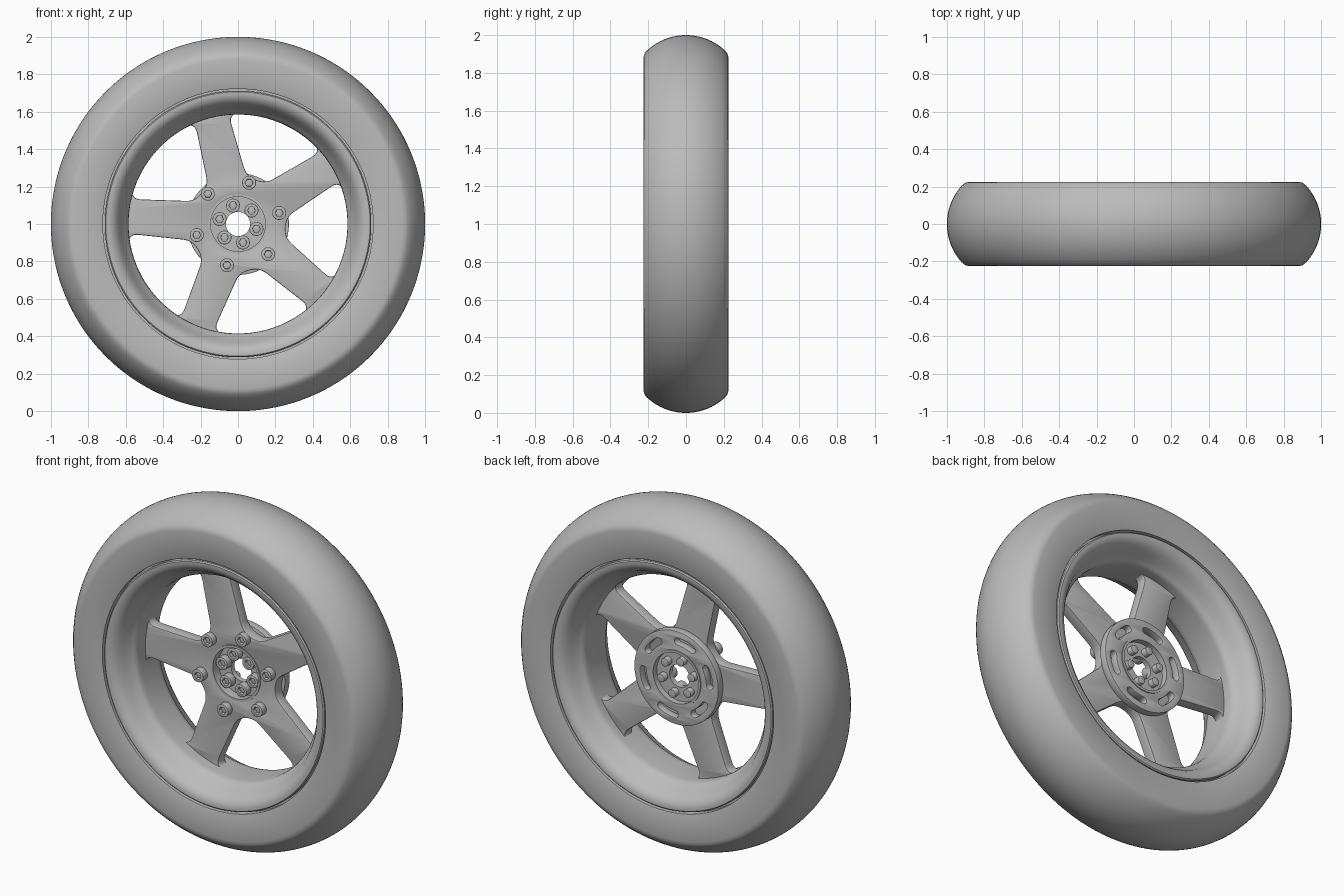
import bpy, bmesh
from math import sin, cos, pi, radians, sqrt
from mathutils import Matrix, Vector

cube = bpy.data.objects.get("Cube")
if cube:
    bpy.data.objects.remove(cube, do_unlink=True)

grey = bpy.data.materials.new("plain_grey")
grey.use_nodes = True
grey.diffuse_color = (0.5, 0.5, 0.5, 1)
grey.node_tree.nodes["Principled BSDF"].inputs["Base Color"].default_value = (0.5, 0.5, 0.5, 1)

AXLE = Vector((0, 0, 1))


def add_object(name, mesh, location=AXLE):
    obj = bpy.data.objects.new(name, mesh)
    obj.location = location
    bpy.context.collection.objects.link(obj)
    return obj


def finish(obj):
    """Give the part its colour and smooth its rounded faces."""
    obj.data.materials.clear()
    obj.data.materials.append(grey)
    bpy.ops.object.select_all(action='DESELECT')
    obj.select_set(True)
    bpy.context.view_layer.objects.active = obj
    bpy.ops.object.shade_smooth_by_angle(angle=radians(32))
    return obj


def lathe(name, half, steps=144):
    """Spin a closed (radius, y) section, mirrored front to back, round the axle."""
    section = half + [(r, -y) for r, y in reversed(half) if y]
    bm = bmesh.new()
    verts = [bm.verts.new((r, y, 0)) for r, y in section]
    edges = [bm.edges.new((v, verts[i - 1])) for i, v in enumerate(verts)]
    bmesh.ops.spin(bm, geom=verts + edges, cent=(0, 0, 0), axis=(0, 1, 0),
                   angle=2 * pi, steps=steps)
    bmesh.ops.remove_doubles(bm, verts=bm.verts, dist=0.0001)
    bmesh.ops.recalc_face_normals(bm, faces=bm.faces)
    mesh = bpy.data.meshes.new(name)
    bm.to_mesh(mesh)
    bm.free()
    return finish(add_object(name, mesh))


def polar(r, degrees):
    return Vector((r * cos(radians(degrees)), r * sin(radians(degrees))))


def circle(r, n=96, centre=Vector((0, 0))):
    return [centre + polar(r, 360 * i / n) for i in range(n)]


def turn(points, degrees):
    return [Matrix.Rotation(radians(degrees), 2) @ p for p in points]


def rounded(corners, n=6):
    """Round each (point, distance) corner of an outline."""
    out = []
    for i, (p, d) in enumerate(corners):
        if not d:
            out.append(p)
            continue
        a = p + (corners[i - 1][0] - p).normalized() * d
        b = p + (corners[(i + 1) % len(corners)][0] - p).normalized() * d
        for k in range(n + 1):
            t = k / n
            out.append(a * (1 - t) ** 2 + p * 2 * t * (1 - t) + b * t * t)
    return out


def plate(name, outlines, front, back, bevel=0.0):
    """Extrude filled outlines (first the edge, then the holes) along y."""
    curve = bpy.data.curves.new(name, 'CURVE')
    curve.dimensions = '2D'
    curve.fill_mode = 'BOTH'
    curve.extrude = (back - front) / 2 - bevel
    curve.bevel_depth = bevel
    curve.offset = -bevel
    curve.bevel_resolution = 1
    for points in outlines:
        spline = curve.splines.new('POLY')
        spline.points.add(len(points) - 1)
        for sp, p in zip(spline.points, points):
            sp.co = (p.x, p.y, 0, 1)
        spline.use_cyclic_u = True
    helper = add_object(name + "_outline", curve)
    graph = bpy.context.evaluated_depsgraph_get()
    mesh = bpy.data.meshes.new_from_object(helper.evaluated_get(graph))
    bpy.data.objects.remove(helper, do_unlink=True)
    mesh.name = name
    mesh.transform(Matrix.Translation((0, (front + back) / 2, 0)) @ Matrix.Rotation(pi / 2, 4, 'X'))
    bm = bmesh.new()
    bm.from_mesh(mesh)
    bmesh.ops.remove_doubles(bm, verts=bm.verts, dist=0.00005)
    bmesh.ops.recalc_face_normals(bm, faces=bm.faces)
    bm.to_mesh(mesh)
    bm.free()
    return finish(add_object(name, mesh))


# Tyre: flat sidewalls and a crowned tread
crown = 0.303
tread = [(1 - crown + sqrt(crown ** 2 - y * y), y) for y in [0.205 * (1 - i / 12) for i in range(13)]]
lathe("tyre", [(0.70, 0.185), (0.722, 0.185), (0.722, 0.222), (0.728, 0.225), (0.88, 0.225),
               (0.897, 0.222), (0.908, 0.215)] + tread)

# Rim: rolled lip flowing down into the barrel
lathe("rim", [(0.712, 0), (0.712, 0.216), (0.706, 0.222), (0.69, 0.222), (0.672, 0.216),
              (0.655, 0.204), (0.64, 0.185), (0.626, 0.158), (0.612, 0.132), (0.601, 0.115),
              (0.592, 0.105), (0.587, 0.09), (0.585, 0.07), (0.585, 0)])

# Five-spoke centre with rounded windows
inner, outer = Vector((0.255, 0.055)), polar(0.592, 27)
flip = lambda p: Vector((p.x, -p.y))
window = rounded([(inner, 0.05), (flip(inner), 0.05), (flip(outer), 0.06)]
                 + [(polar(0.592, a), 0) for a in range(-20, 21, 4)] + [(outer, 0.06)])
windows = [turn(window, 68 + 72 * i) for i in range(5)]
plate("spokes", [circle(0.615)] + windows + [circle(0.158)], -0.02, 0.045, 0.006)

# Hub: recessed flange, and a thin collar lining the recess
plate("hub_flange", [circle(0.162), circle(0.065, 48)], 0.03, 0.06)
plate("hub_collar", [circle(0.16), circle(0.146)], -0.024, 0.095)

# Rear carrier disc with six curved slots
arc = range(-13, 14, 2)
slot = [polar(0.235, a) for a in arc] + [Vector(polar(0.215, 13)) + polar(0.02, a) @ Matrix.Identity(2)
                                          for a in range(43, 194, 30)]
slot += [polar(0.195, -a) for a in arc] + [polar(0.215, -13) + polar(0.02, a) for a in range(197, 318, 30)]
plate("carrier_disc", [circle(0.272), circle(0.15)] + [turn(slot, 45 + 60 * i) for i in range(6)],
      0.045, 0.09, 0.003)


def bolt_ring(name, radius, start, front, seat, tip, shank):
    """Six socket-head bolts spaced evenly round the axle."""
    head = plate(name + "_head", [circle(0.037, 32), circle(0.021, 6)], front, seat, 0.003)
    body = plate(name + "_shank", [circle(shank, 24)], front + 0.02, tip, 0.003)
    for first in (head, body):
        for i in range(6):
            p = polar(radius, start + 60 * i)
            place = AXLE + Vector((p.x, 0, p.y))
            if i == 0:
                first.location = place
            else:
                add_object(f"{first.name}_{i + 1}", first.data, place)


# Outer bolts hold the carrier, inner bolts sit in the hub recess
bolt_ring("outer_bolt", 0.228, 15, -0.06, -0.018, 0.06, 0.024)
bolt_ring("inner_bolt", 0.102, 45, -0.012, 0.032, 0.095, 0.024)
